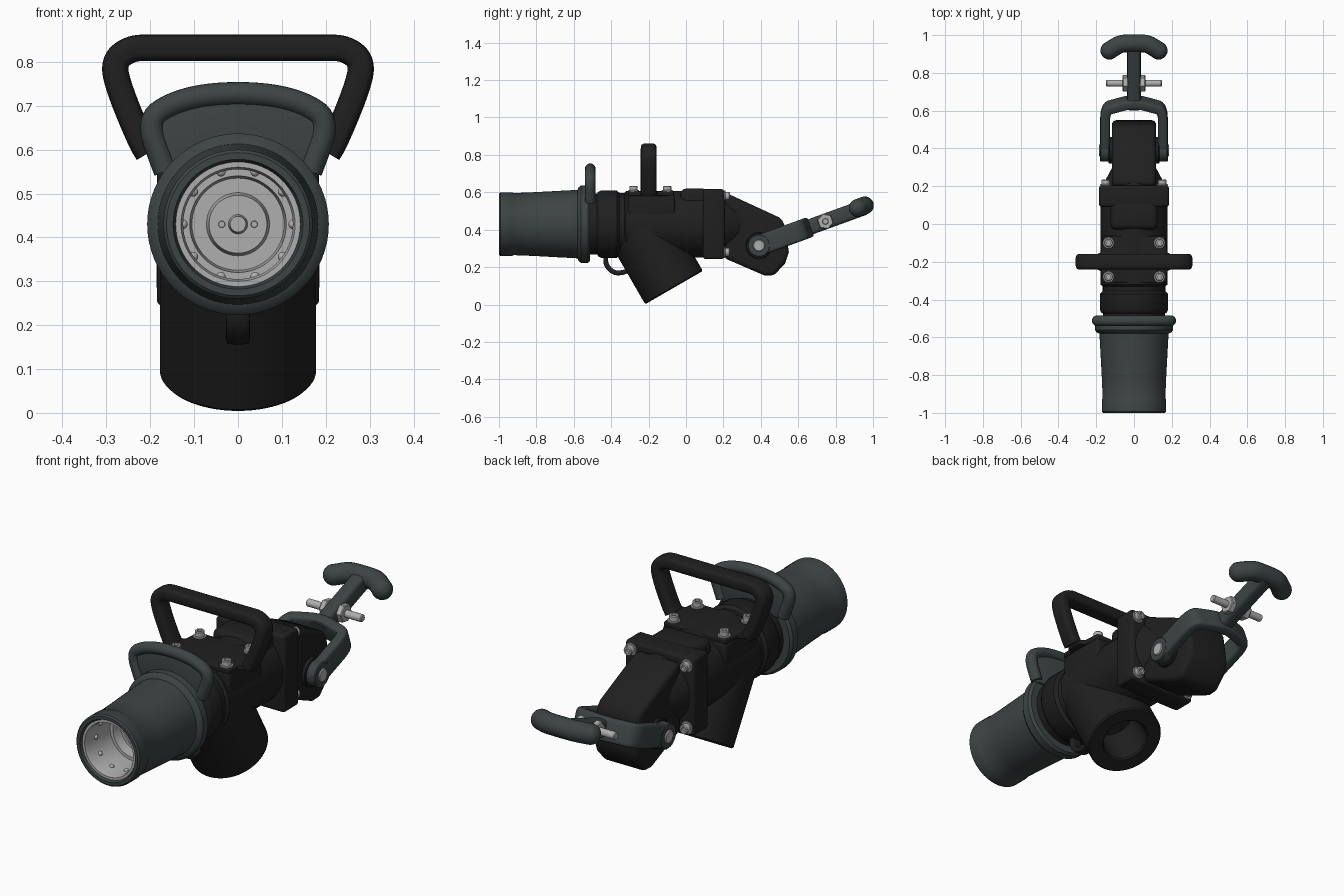
import bpy, bmesh, math
from mathutils import Matrix, Vector

cube = bpy.data.objects.get("Cube")
if cube:
    bpy.data.objects.remove(cube, do_unlink=True)


def material(name, rgb):
    m = bpy.data.materials.new(name)
    m.use_nodes = True
    m.diffuse_color = (*rgb, 1)
    m.node_tree.nodes["Principled BSDF"].inputs["Base Color"].default_value = (*rgb, 1)
    return m


BLACK = material("black", (0.014, 0.014, 0.014))
GREY = material("slate grey", (0.047, 0.058, 0.058))
METAL = material("light metal", (0.42, 0.43, 0.42))

T = Matrix.Translation
AXIS_Z = 0.43
ALONG_Y = T((0, 0, AXIS_Z)) @ Matrix.Rotation(-math.pi / 2, 4, "X")
ALONG_X = Matrix.Rotation(math.pi / 2, 4, "Y")
PLANE_XZ = Matrix.Rotation(math.pi / 2, 4, "X")
PLANE_YZ = Matrix(((0, 0, 1), (1, 0, 0), (0, 1, 0))).to_4x4()


def finish(name, bm, mat, matrix=Matrix(), bevel=0, segments=3):
    if bevel:
        edges = [e for e in bm.edges if e.calc_face_angle(0) > 0.6]
        bmesh.ops.bevel(bm, geom=edges, offset=bevel, segments=segments,
                        profile=0.5, affect="EDGES", clamp_overlap=True)
    bmesh.ops.recalc_face_normals(bm, faces=bm.faces)
    bm.transform(matrix)
    me = bpy.data.meshes.new(name)
    bm.to_mesh(me)
    bm.free()
    me.materials.append(mat)
    me.shade_smooth()
    me.set_sharp_from_angle(angle=math.radians(35))
    ob = bpy.data.objects.new(name, me)
    bpy.context.collection.objects.link(ob)
    return ob


def lathe(name, profile, mat, matrix=ALONG_Y, steps=64):
    """Spin (radius, height) points around local z."""
    bm = bmesh.new()
    vs = [bm.verts.new((r, 0, h)) for r, h in profile]
    es = [bm.edges.new(p) for p in zip(vs, vs[1:])]
    bmesh.ops.spin(bm, geom=vs + es, cent=(0, 0, 0), axis=(0, 0, 1),
                   angle=math.tau, steps=steps)
    bmesh.ops.remove_doubles(bm, verts=bm.verts, dist=1e-5)
    return finish(name, bm, mat, matrix)


def rod(name, r, h0, h1, mat, matrix, steps=32, chamfer=0.004):
    c = chamfer
    return lathe(name, [(0, h0), (r - c, h0), (r, h0 + c), (r, h1 - c), (r - c, h1), (0, h1)],
                 mat, matrix, steps)


def box(name, lo, hi, mat, bevel=0.01):
    lo, hi = Vector(lo), Vector(hi)
    bm = bmesh.new()
    bmesh.ops.create_cube(bm, size=1)
    return finish(name, bm, mat, T((lo + hi) / 2) @ Matrix.Diagonal((*(hi - lo), 1)), 0) \
        if not bevel else rounded_box(name, bm, lo, hi, mat, bevel)


def rounded_box(name, bm, lo, hi, mat, bevel):
    bm.transform(T((lo + hi) / 2) @ Matrix.Diagonal((*(hi - lo), 1)))
    return finish(name, bm, mat, bevel=bevel)


def prism(name, outline, half, mat, matrix, bevel):
    """Extrude a flat outline by half to both sides of its plane."""
    bm = bmesh.new()
    face = bm.faces.new([bm.verts.new((a, b, -half)) for a, b in outline])
    ext = bmesh.ops.extrude_face_region(bm, geom=[face])["geom"]
    bmesh.ops.translate(bm, vec=(0, 0, 2 * half),
                        verts=[g for g in ext if isinstance(g, bmesh.types.BMVert)])
    return finish(name, bm, mat, matrix, bevel, 4)


def mirrored(half):
    return half + [(-x, y) for x, y in reversed(half)]


def chaikin(pts, times=3):
    for _ in range(times):
        out = [pts[0]]
        for p, q in zip(pts, pts[1:]):
            out += [p.lerp(q, 0.25), p.lerp(q, 0.75)]
        pts = out + [pts[-1]]
    return pts


def sweep(name, path, u, v, mat, matrix, power=2, sides=24):
    """Sweep a superellipse (u in plane, v across it) along a rounded flat path."""
    pts = chaikin([Vector((*p, 0)) for p in path])
    bm, rings, up = bmesh.new(), [], Vector((0, 0, 1))

    def se(c):
        return math.copysign(abs(c) ** (2 / power), c)
    for i, p in enumerate(pts):
        a = (p - pts[i - 1]).normalized() if i else (pts[1] - p).normalized()
        b = (pts[i + 1] - p).normalized() if i + 1 < len(pts) else a
        side = (a + b).normalized().cross(up)
        rings.append([bm.verts.new(p + side * u * se(math.cos(t)) + up * v * se(math.sin(t)))
                      for t in (math.tau * k / sides for k in range(sides))])
    for r, s in zip(rings, rings[1:]):
        for k in range(sides):
            n = (k + 1) % sides
            bm.faces.new((r[k], r[n], s[n], s[k]))
    bm.faces.new(rings[0])
    bm.faces.new(rings[-1])
    return finish(name, bm, mat, matrix)


def ball(name, centre, r, mat, matrix=Matrix()):
    bm = bmesh.new()
    bmesh.ops.create_uvsphere(bm, u_segments=20, v_segments=12, radius=r)
    return finish(name, bm, mat, matrix @ T(centre))


def bolt(name, matrix):
    rod(name + "_washer", 0.03, 0, 0.008, METAL, matrix, 20, 0.002)
    lathe(name, [(0, 0), (0.022, 0), (0.022, 0.028), (0.019, 0.032), (0.011, 0.032),
                 (0.011, 0.02), (0, 0.02)], METAL, matrix, 16)


# Front sleeve with flange, and the metal socket inside it
lathe("front_sleeve", [(0.13, -0.8), (0.142, -0.985), (0.148, -1), (0.163, -1), (0.17, -0.993),
                       (0.17, -0.93), (0.166, -0.922), (0.17, -0.82), (0.183, -0.58),
                       (0.196, -0.575), (0.207, -0.562), (0.207, -0.525), (0.197, -0.512),
                       (0, -0.512)], GREY)
lathe("socket", [(0.142, -0.988), (0.13, -0.988), (0.125, -0.97), (0.125, -0.8), (0.11, -0.8),
                 (0.105, -0.75), (0.072, -0.75), (0.066, -0.78), (0.022, -0.78), (0.018, -0.82),
                 (0, -0.82)], METAL)
for k in range(10):
    a = math.tau * k / 10
    ball("socket_ball", (0.126 * math.cos(a), -0.91, AXIS_Z + 0.126 * math.sin(a)), 0.011, METAL)
for x in (-0.037, 0.037):
    rod("socket_rivet", 0.008, -0.787, -0.775, METAL, T((x, 0, 0)) @ ALONG_Y, 12, 0.001)

# Hand guard above the sleeve flange
guard = mirrored([(0.165, 0.55), (0.208, 0.665), (0.15, 0.706), (0.06, 0.727)])
guard_plane = T((0, -0.512, 0)) @ PLANE_XZ
sweep("guard_rim", guard, 0.027, 0.028, GREY, guard_plane)
prism("guard_web", mirrored([(0.165, 0.54), (0.19, 0.64), (0.15, 0.69), (0.06, 0.72)]),
      0.014, GREY, guard_plane, 0.004)

# Main barrel
lathe("barrel", [(0, -0.52), (0.163, -0.52), (0.163, -0.475), (0.172, -0.47), (0.18, -0.455),
                 (0.18, -0.37), (0.166, -0.355), (0.166, -0.33), (0.178, -0.32),
                 (0.178, 0.1), (0, 0.1)], BLACK)
box("saddle", (-0.17, -0.31, 0.46), (0.17, -0.06, 0.585), BLACK, 0.012)
prism("top_plate", mirrored([(0.17, -0.31), (0.175, -0.25), (0.205, -0.235), (0.205, -0.165),
                             (0.175, -0.15), (0.165, -0.065)]),
      0.012, BLACK, T((0, 0, 0.593)), 0.004)
for x in (-0.135, 0.135):
    for y in (-0.28, -0.1):
        bolt("plate_bolt", T((x, y, 0.603)))

# Carrying handle
sweep("carry_handle", mirrored([(0.205, 0.592), (0.222, 0.62), (0.27, 0.735), (0.285, 0.8),
                                (0.245, 0.832), (0.19, 0.832)]),
      0.03, 0.042, BLACK, T((0, -0.2, 0)) @ PLANE_XZ, power=3.5)

# Angled hollow spout and the lug loop in front of it
spout_dir = Vector((0, 0.5, -0.866))
lathe("spout", [(0, 0), (0.178, 0), (0.178, 0.385), (0.172, 0.392), (0.112, 0.392),
                (0.105, 0.385), (0.1, 0.2), (0, 0.2)], BLACK,
      T((0, -0.26, AXIS_Z)) @ spout_dir.to_track_quat("Z", "Y").to_matrix().to_4x4())
sweep("lug_loop", [(-0.42, 0.29), (-0.435, 0.22), (-0.39, 0.168), (-0.33, 0.17), (-0.28, 0.2)],
      0.013, 0.027, BLACK, PLANE_YZ, power=4)

# Rear flange
box("flange_hump", (-0.125, -0.03, 0.45), (0.125, 0.12, 0.62), BLACK, 0.03)
box("rear_flange", (-0.185, 0.09, 0.243), (0.185, 0.205, 0.617), BLACK, 0.015)
for x in (-0.15, 0.15):
    for z in (-0.15, 0.15):
        bolt("flange_bolt", T((x, 0.203, z)) @ ALONG_Y)

# Rear housing
lathe("housing_collar", [(0, 0.2), (0.165, 0.2), (0.155, 0.225), (0.115, 0.3), (0, 0.3)], BLACK)
prism("rear_housing", [(0.2, 0.592), (0.24, 0.585), (0.5, 0.465), (0.525, 0.44), (0.55, 0.28),
                       (0.53, 0.22), (0.47, 0.155), (0.42, 0.155), (0.2, 0.25)],
      0.117, BLACK, PLANE_YZ, 0.025)

# Lever: fork, stem and curved grip in the tilted lever frame
lever = T((0, 0.39, 0.315)) @ Matrix.Rotation(math.radians(20), 4, "X")
rod("pivot_boss", 0.07, -0.135, 0.135, BLACK, lever @ ALONG_X)
sweep("lever_fork", mirrored([(0.153, 0), (0.153, 0.1), (0.153, 0.235), (0.1, 0.25),
                              (0.03, 0.27)]),
      0.026, 0.055, GREY, lever, power=5)
sweep("lever_stem", [(0, 0.24), (0, 0.6)], 0.036, 0.042, GREY, lever, power=4)
for s in (-1, 1):
    turn = lever @ Matrix.Rotation(s * math.pi / 2, 4, "Y")
    rod("fork_eye", 0.06, 0.127, 0.18, GREY, turn)
    rod("pivot_screw", 0.032, 0.17, 0.186, METAL, turn, 16)
    rod("stop_nut", 0.044, 0.03, 0.06, METAL, turn @ T((0, 0.378, 0)), 6)
    ball("grip_end", (s * 0.13, 0.565, 0.008), 0.048, GREY, lever)
sweep("grip", mirrored([(0.13, 0.565), (0.075, 0.603), (0.03, 0.606)]),
      0.047, 0.048, GREY, lever @ T((0, 0, 0.008)))
rod("stop_pin", 0.018, -0.148, 0.148, METAL, lever @ T((0, 0.378, 0)) @ ALONG_X, 20)
